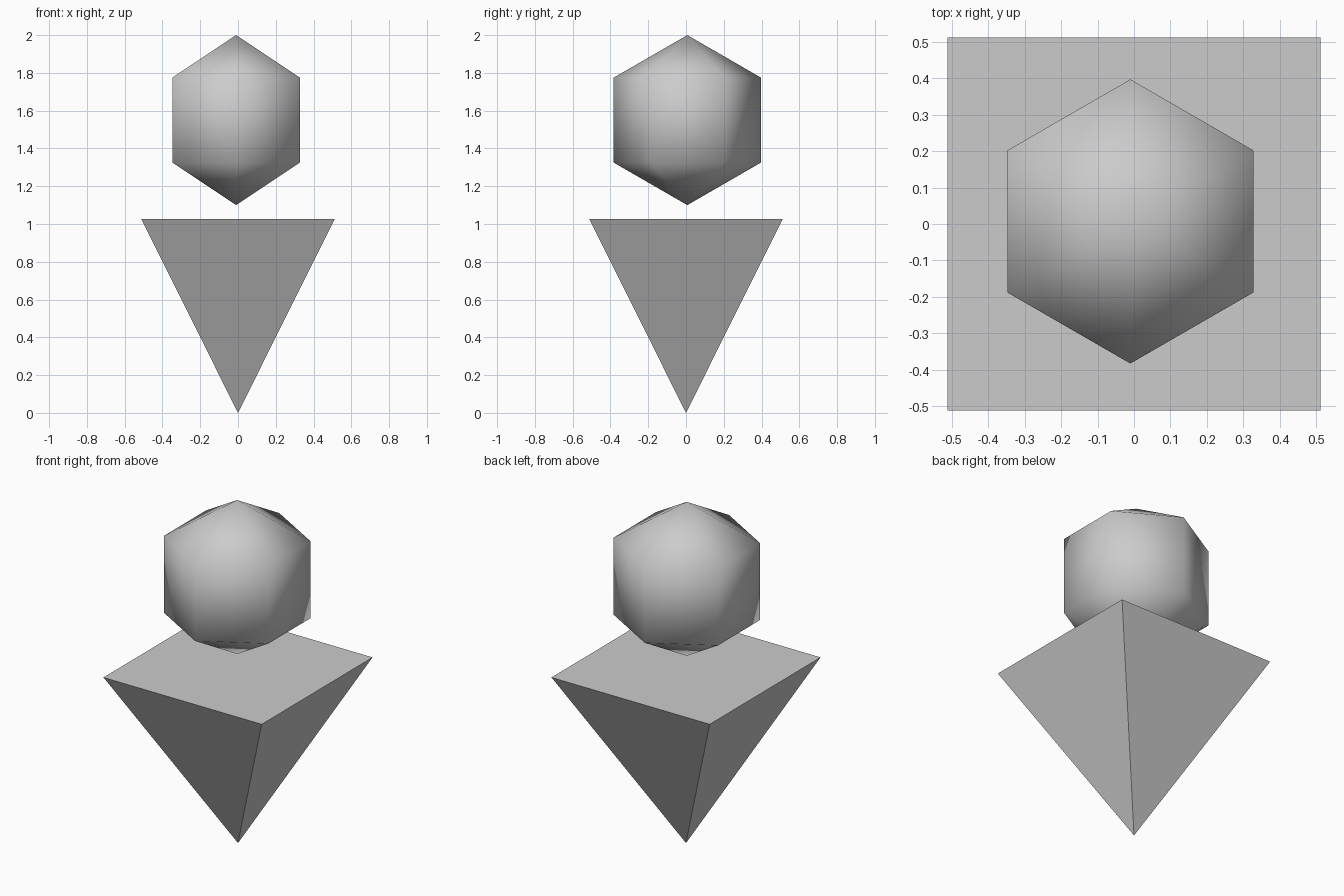
import bpy, bmesh
from math import sin, cos, radians, pi

if "Cube" in bpy.data.objects:
    bpy.data.objects.remove(bpy.data.objects["Cube"])


def lathe(name, profile, sides, start, location=(0, 0, 0), smooth=False):
    """Revolve (radius, z) points in a few sides; radius 0 makes a pole."""
    bm = bmesh.new()
    rings = []
    for r, z in profile:
        n = sides if r > 0 else 1
        rings.append([bm.verts.new((r * cos(start + 2 * pi * i / sides),
                                    r * sin(start + 2 * pi * i / sides), z))
                      for i in range(n)])
    for low, high in zip(rings, rings[1:]):
        for i in range(sides):
            j = (i + 1) % sides
            corners = [low[i % len(low)], low[j % len(low)],
                       high[j % len(high)], high[i % len(high)]]
            bm.faces.new(list(dict.fromkeys(corners)))
    if len(rings[-1]) > 1:
        bm.faces.new(rings[-1])
    bmesh.ops.recalc_face_normals(bm, faces=bm.faces)
    for f in bm.faces:
        f.smooth = smooth
    mesh = bpy.data.meshes.new(name)
    bm.to_mesh(mesh)
    bm.free()
    obj = bpy.data.objects.new(name, mesh)
    obj.location = location
    bpy.context.collection.objects.link(obj)
    return obj


# Body: upside-down square pyramid standing on its tip
half = 0.512
lathe("pyramid_body", [(0, 0), (half * 2 ** 0.5, 1.027)], 4, radians(45))

# Head: smooth-shaded six-sided ball with two rings
R = 0.45
ball = [(0, -R), (R * cos(radians(30)), -R / 2),
        (R * cos(radians(30)), R / 2), (0, R)]
lathe("ball_head", ball, 6, radians(90), (-0.01, 0.007, 1.55), smooth=True)
